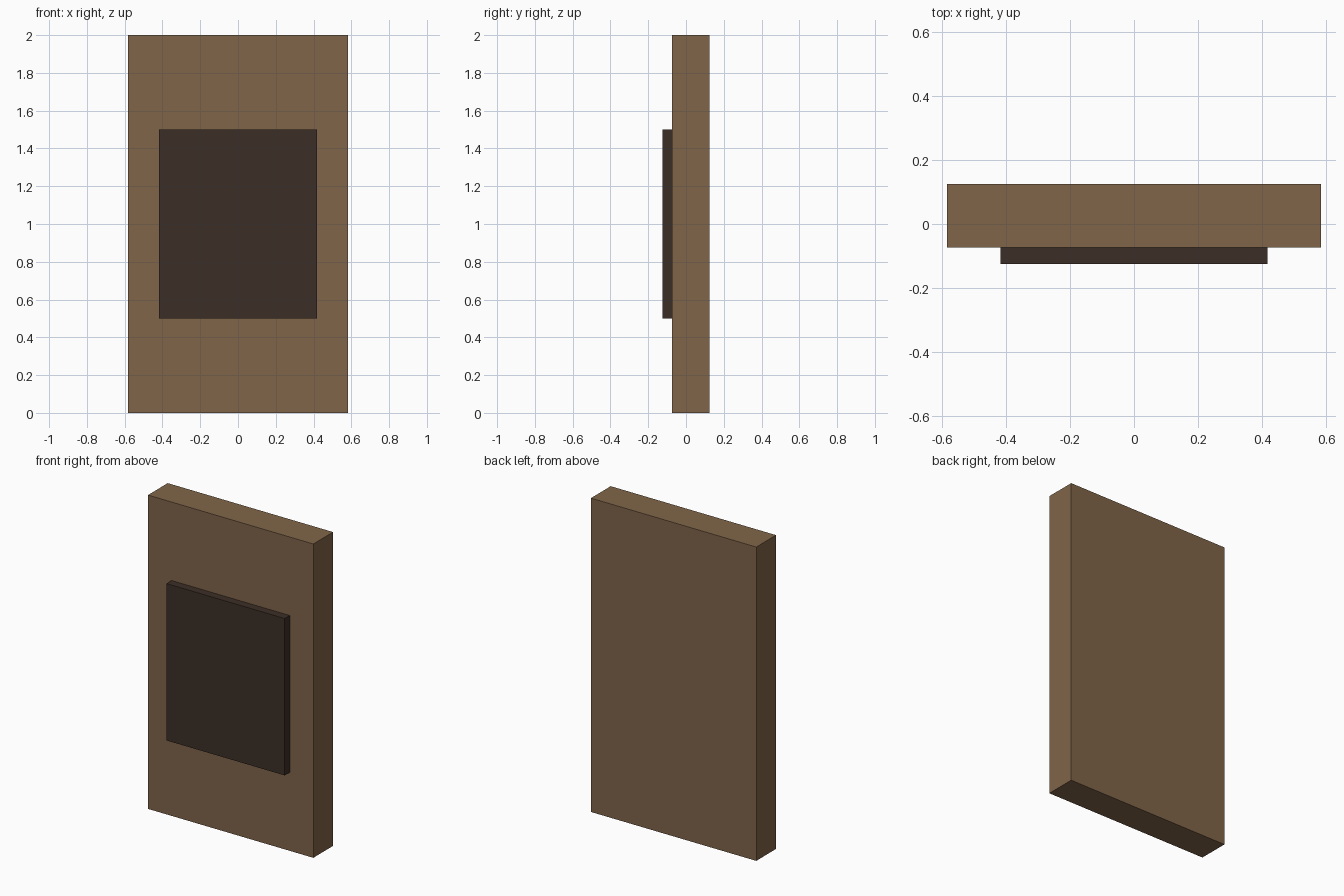
import bpy

if "Cube" in bpy.data.objects:
    bpy.data.objects.remove(bpy.data.objects["Cube"])


def material(name, color):
    mat = bpy.data.materials.new(name)
    mat.diffuse_color = (*color, 1.0)
    mat.use_nodes = True
    mat.node_tree.nodes["Principled BSDF"].inputs["Base Color"].default_value = mat.diffuse_color
    return mat


def box(name, low, high, mat):
    center = [(a + b) / 2 for a, b in zip(low, high)]
    bpy.ops.mesh.primitive_cube_add(size=1, location=center)
    obj = bpy.context.object
    obj.name = name
    obj.scale = [b - a for a, b in zip(low, high)]
    bpy.ops.object.transform_apply(location=False, rotation=False, scale=True)
    obj.data.materials.append(mat)
    return obj


wood = material("brown_wood", (0.216, 0.130, 0.067))
dark = material("dark_wood", (0.045, 0.028, 0.019))

# Upright backing board
box("board", (-0.583, -0.074, 0), (0.583, 0.125, 2), wood)

# Raised panel on the front face
box("front_panel", (-0.417, -0.125, 0.5), (0.417, -0.074, 1.5), dark)
